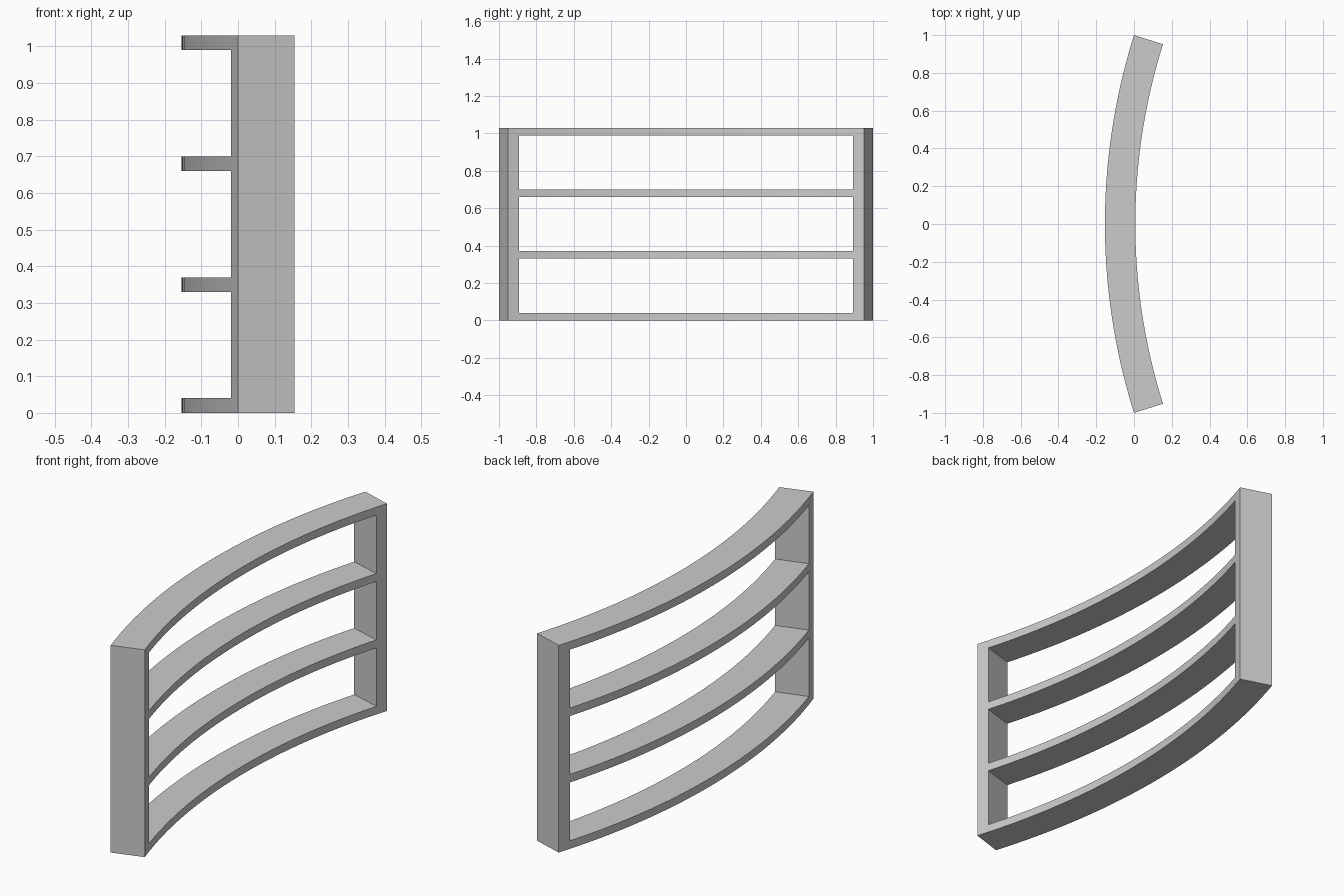
import bpy, bmesh
from math import sin, cos, radians

if "Cube" in bpy.data.objects:
    bpy.data.objects.remove(bpy.data.objects["Cube"])

HALF = radians(17.5)            # half of the arc's sweep
POST = radians(16.4)            # where the end posts meet the openings
R_OUT = 1 / sin(HALF)           # convex radius
DEPTH = 0.161
CX = R_OUT * cos(HALF)          # arc centre on x
SEG = 32                        # facets between the posts
RAILS = [(0.0, 0.04), (0.33, 0.37), (0.66, 0.70), (0.99, 1.03)]

angles = [-HALF] + [-POST + 2 * POST * i / SEG for i in range(SEG + 1)] + [HALF]
levels = [z for rail in RAILS for z in rail]

bm = bmesh.new()

# Convex skin: a curved grid with the three openings left out
grid = [[bm.verts.new((CX - R_OUT * cos(a), R_OUT * sin(a), z)) for z in levels]
        for a in angles]
for i in range(len(angles) - 1):
    is_post = i in (0, len(angles) - 2)
    for j in range(len(levels) - 1):
        if is_post or j % 2 == 0:
            bm.faces.new((grid[i][j], grid[i][j + 1],
                          grid[i + 1][j + 1], grid[i + 1][j]))

# Thickness: extrude the skin radially towards the arc centre
skin = bm.faces[:]
ext = bmesh.ops.extrude_face_region(bm, geom=skin, use_keep_orig=True)
k = (R_OUT - DEPTH) / R_OUT
for v in (e for e in ext["geom"] if isinstance(e, bmesh.types.BMVert)):
    v.co.x = CX + (v.co.x - CX) * k
    v.co.y *= k
bmesh.ops.recalc_face_normals(bm, faces=bm.faces[:])

mesh = bpy.data.meshes.new("curved_rail_frame")
bm.to_mesh(mesh)
bm.free()
frame = bpy.data.objects.new("curved_rail_frame", mesh)
bpy.context.collection.objects.link(frame)

# Smooth curve, crisp corners
bpy.context.view_layer.objects.active = frame
frame.select_set(True)
bpy.ops.object.shade_smooth_by_angle(angle=radians(30))
